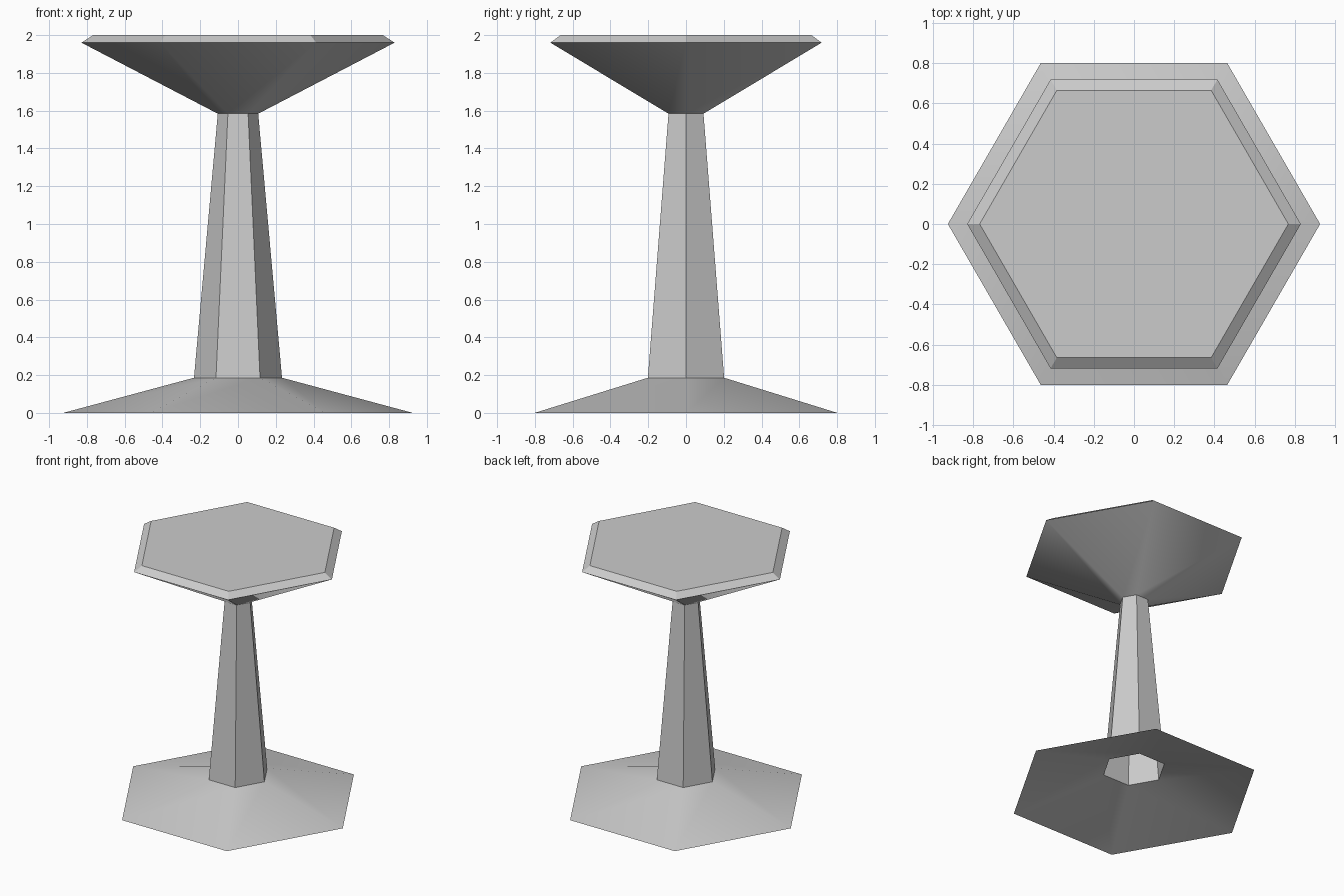
import bpy
import bmesh
from math import cos, sin, pi, radians

default = bpy.data.objects.get("Cube")
if default:
    bpy.data.objects.remove(default, do_unlink=True)

SIDES = 6

grey = bpy.data.materials.new("plain_grey")
grey.use_nodes = True
colour = (0.6, 0.6, 0.6, 1)
grey.diffuse_color = colour
grey.node_tree.nodes["Principled BSDF"].inputs["Base Color"].default_value = colour


def hex_shell(name, profile, cap_top=False):
    """Sweep a (radius, height) profile around z as a six-sided open shell."""
    bm = bmesh.new()
    rings = [[bm.verts.new((r * cos(2 * pi * i / SIDES), r * sin(2 * pi * i / SIDES), z))
              for i in range(SIDES)] for r, z in profile]
    for low, high in zip(rings, rings[1:]):
        for i in range(SIDES):
            j = (i + 1) % SIDES
            bm.faces.new((low[i], low[j], high[j], high[i]))
    if cap_top:
        bm.faces.new(rings[-1])
    mesh = bpy.data.meshes.new(name)
    bm.to_mesh(mesh)
    bm.free()
    mesh.materials.append(grey)
    obj = bpy.data.objects.new(name, mesh)
    bpy.context.collection.objects.link(obj)
    bpy.ops.object.select_all(action='DESELECT')
    obj.select_set(True)
    bpy.context.view_layer.objects.active = obj
    bpy.ops.object.shade_smooth_by_angle(angle=radians(30))
    return obj


# Flared foot, open underneath
hex_shell("base", [(0.925, 0), (0.233, 0.186)])
# Tapered hollow stem
hex_shell("column", [(0.233, 0.186), (0.107, 1.584)])
# Flared seat with a bevelled rim and flat top
hex_shell("seat", [(0.107, 1.584), (0.829, 1.96), (0.767, 2.0)], cap_top=True)
